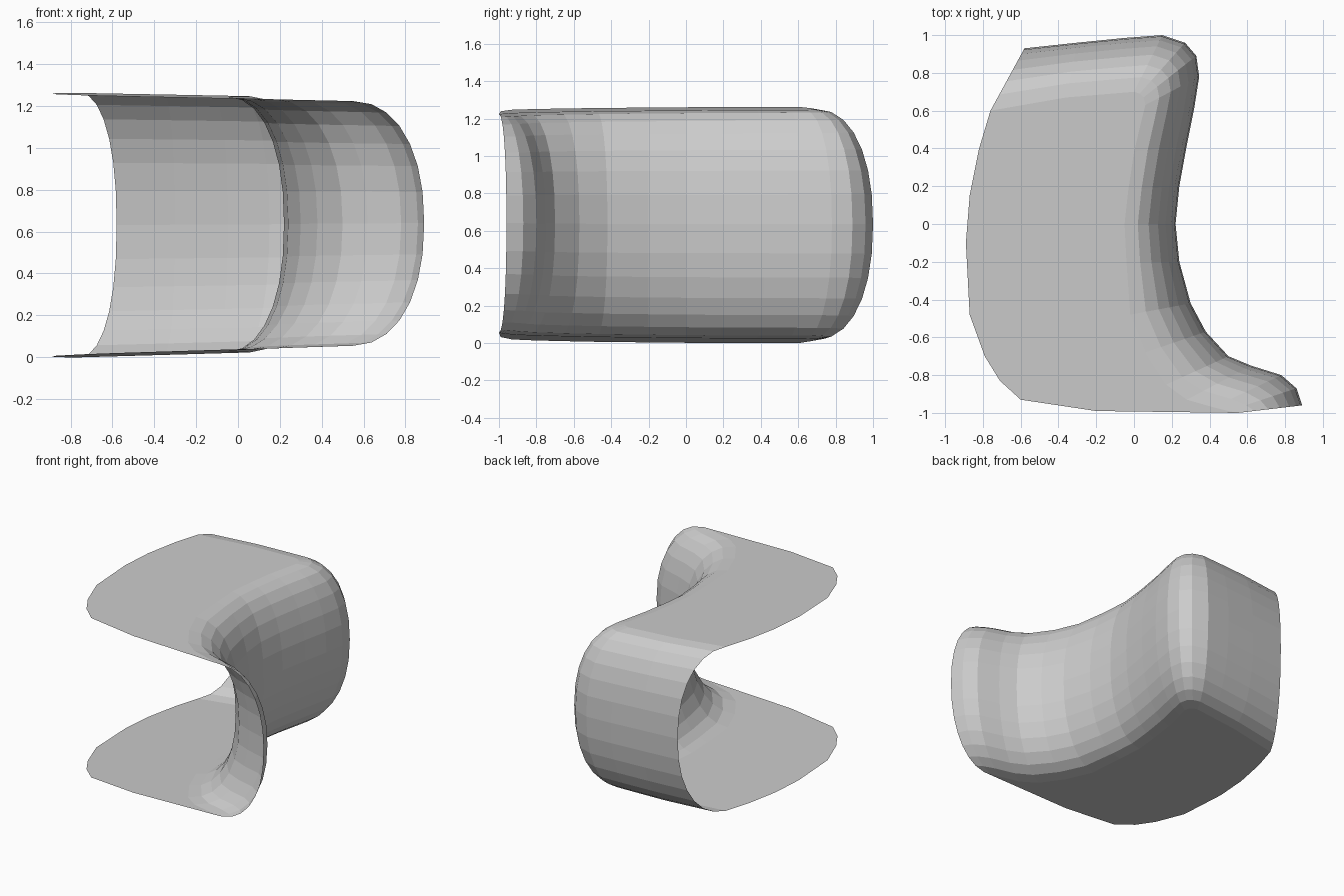
import bpy
import bmesh
from math import sin, cos, pi

cube = bpy.data.objects.get("Cube")
if cube:
    bpy.data.objects.remove(cube, do_unlink=True)

# One plain grey for the whole shell
grey = bpy.data.materials.new("plain_grey")
grey.use_nodes = True
colour = (0.6, 0.6, 0.6, 1)
grey.diffuse_color = colour
grey.node_tree.nodes["Principled BSDF"].inputs["Base Color"].default_value = colour

# Wall plan from the flared front edge to the back edge:
# bulge x, bulge y, then the plate seam x, y
WALL_PLAN = [
    (.89, -.96, .55, -1), (.86, -.87, .5, -.99), (.78, -.8, .42, -.97),
    (.62, -.75, .28, -.93), (.5, -.7, .17, -.85), (.38, -.57, .06, -.68),
    (.3, -.42, -.02, -.48), (.24, -.2, -.04, -.2), (.22, 0, -.05, 0),
    (.24, .2, -.03, .18), (.28, .42, 0, .38), (.32, .62, .04, .55),
    (.345, .78, .06, .63), (.33, .89, .05, .67), (.27, .96, .03, .69),
    (.15, 1, 0, .7), (-.05, .985, -.12, .69), (-.3, .96, -.36, .67),
    (-.58, .93, -.76, .6),
]

# Free edge of both plates, from the back round the open side to the front
PLATE_RIM = [
    (-.82, .4), (-.87, .15), (-.89, -.1), (-.87, -.48), (-.79, -.7),
    (-.71, -.83), (-.6, -.93), (-.2, -.99),
]

WALL_STEPS = 14


def top_height(x, y):
    return 1.243 - 0.02 * x + 0.008 * y


def bottom_height(x, y):
    return 0.028 + 0.03 * x - 0.01 * y


def finish(bm, name):
    """Turn a bmesh into a flat-shaded object."""
    mesh = bpy.data.meshes.new(name)
    bm.to_mesh(mesh)
    bm.free()
    mesh.materials.append(grey)
    obj = bpy.data.objects.new(name, mesh)
    bpy.context.collection.objects.link(obj)


def curved_wall():
    """Loft a C-shaped section along the wall plan."""
    bm = bmesh.new()
    columns = []
    for bulge_x, bulge_y, seam_x, seam_y in WALL_PLAN:
        column = []
        for step in range(WALL_STEPS + 1):
            angle = pi * (step / WALL_STEPS - 0.5)
            inset = 1 - max(cos(angle), 0) ** 0.9
            rise = abs(sin(angle)) ** 0.9 * (1 if angle > 0 else -1)
            x = bulge_x + (seam_x - bulge_x) * inset
            y = bulge_y + (seam_y - bulge_y) * inset
            low, high = bottom_height(x, y), top_height(x, y)
            z = low + (high - low) * (rise + 1) / 2
            column.append(bm.verts.new((x, y, z)))
        columns.append(column)
    for near, far in zip(columns, columns[1:]):
        for j in range(WALL_STEPS):
            bm.faces.new((near[j], far[j], far[j + 1], near[j + 1]))
    finish(bm, "curved_wall")


def plate(name, height, face_up):
    """Fill the area between the wall seam and the free rim."""
    bm = bmesh.new()
    outline = [(seam_x, seam_y) for _, _, seam_x, seam_y in WALL_PLAN] + PLATE_RIM
    verts = [bm.verts.new((x, y, height(x, y))) for x, y in outline]
    bm.faces.new(verts if face_up else verts[::-1])
    bm.normal_update()
    bmesh.ops.triangulate(bm, faces=bm.faces[:], ngon_method='EAR_CLIP')
    finish(bm, name)


curved_wall()
plate("top_plate", top_height, True)
plate("bottom_plate", bottom_height, False)
